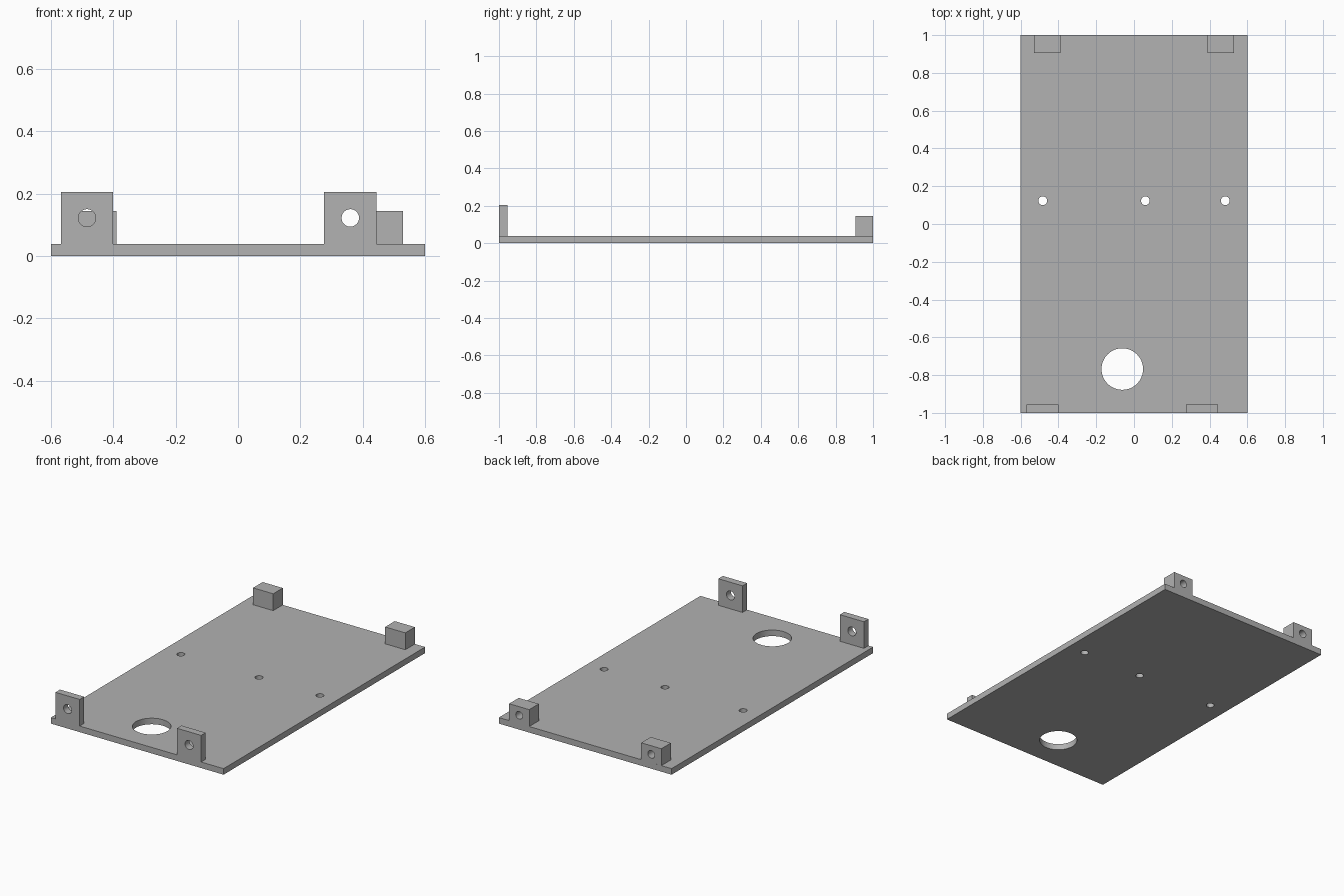
import bpy
from math import pi, radians

cube = bpy.data.objects.get("Cube")
if cube:
    bpy.data.objects.remove(cube, do_unlink=True)

grey = bpy.data.materials.new("plain grey")
grey.use_nodes = True
grey.diffuse_color = (0.445, 0.445, 0.445, 1)
grey.node_tree.nodes["Principled BSDF"].inputs["Base Color"].default_value = grey.diffuse_color

PLATE_TOP = 0.038


def box(name, x, y, z):
    """Box spanning the given (min, max) ranges."""
    spans = (x, y, z)
    bpy.ops.mesh.primitive_cube_add(size=1, location=[sum(s) / 2 for s in spans])
    ob = bpy.context.object
    ob.name = name
    ob.scale = [s[1] - s[0] for s in spans]
    bpy.ops.object.transform_apply(location=False, rotation=False, scale=True)
    ob.data.materials.append(grey)
    return ob


def drill(ob, centre, radius, depth, along_y=False):
    """Cut a round hole, vertical or front to back."""
    bpy.ops.mesh.primitive_cylinder_add(
        vertices=48, radius=radius, depth=depth, location=centre,
        rotation=(pi / 2 if along_y else 0, 0, 0))
    cutter = bpy.context.object
    cutter.hide_render = True
    cutter.data.materials.append(grey)
    bpy.context.view_layer.objects.active = ob
    mod = ob.modifiers.new("hole", 'BOOLEAN')
    mod.operation = 'DIFFERENCE'
    mod.solver = 'EXACT'
    mod.object = cutter
    bpy.ops.object.modifier_apply(modifier=mod.name)
    bpy.data.objects.remove(cutter, do_unlink=True)


def finish(ob):
    bpy.ops.object.select_all(action='DESELECT')
    ob.select_set(True)
    bpy.context.view_layer.objects.active = ob
    bpy.ops.object.shade_smooth_by_angle(angle=radians(30))


# Base plate with one cable opening and three screw holes
plate = box("base_plate", (-0.6, 0.6), (-1, 1), (0, PLATE_TOP))
drill(plate, (-0.062, -0.768, 0), 0.11, 0.3)
for x in (-0.483, 0.06, 0.483):
    drill(plate, (x, 0.123, 0), 0.023, 0.3)
finish(plate)

# Thin front tabs, drilled through
for side, x in (("right", -0.484), ("left", 0.36)):
    tab = box(f"front_tab_{side}", (x - 0.084, x + 0.084), (-1, -0.955), (PLATE_TOP, 0.205))
    drill(tab, (x, -0.98, 0.122), 0.028, 0.3, along_y=True)
    finish(tab)

# Rear blocks, with blind holes in their back faces
for side, x in (("right", -0.459), ("left", 0.459)):
    block = box(f"rear_block_{side}", (x - 0.07, x + 0.07), (0.905, 1), (PLATE_TOP, 0.144))
    drill(block, (x, 1, 0.09), 0.024, 0.13, along_y=True)
    finish(block)
